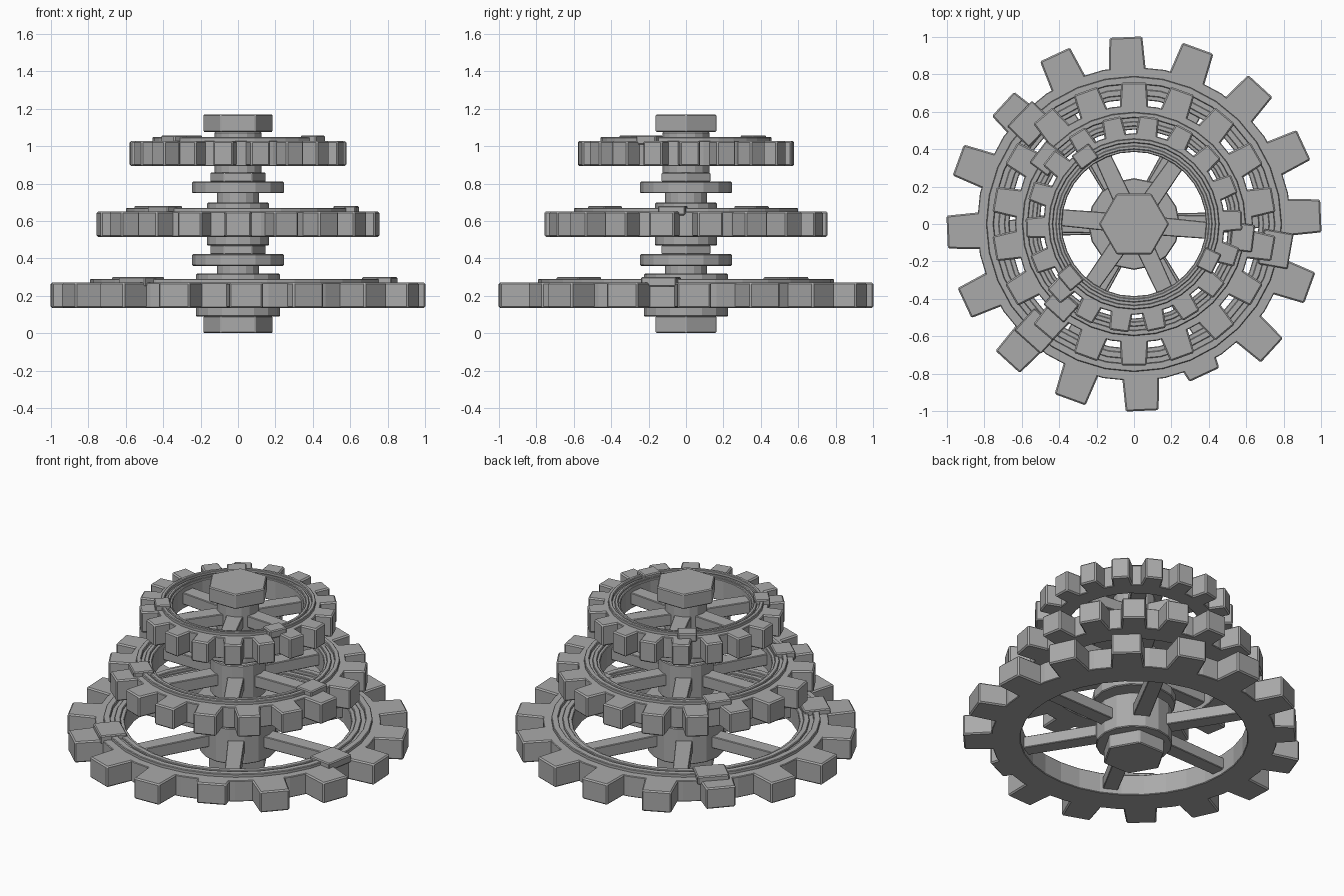
import bpy, bmesh, math
from mathutils import Matrix, Vector

old = bpy.data.objects.get("Cube")
if old:
    bpy.data.objects.remove(old, do_unlink=True)

grey = bpy.data.materials.new("worn grey metal")
grey.use_nodes = True
COLOR = (0.4, 0.4, 0.4, 1)
grey.diffuse_color = COLOR
grey.node_tree.nodes["Principled BSDF"].inputs["Base Color"].default_value = COLOR


def finish(name, bm, bevel=0.0):
    bmesh.ops.recalc_face_normals(bm, faces=bm.faces)
    mesh = bpy.data.meshes.new(name)
    bm.to_mesh(mesh)
    bm.free()
    mesh.materials.append(grey)
    obj = bpy.data.objects.new(name, mesh)
    bpy.context.collection.objects.link(obj)
    if bevel:
        mod = obj.modifiers.new("worn edges", "BEVEL")
        mod.width = bevel
        mod.segments = 1
    return obj


def disc(name, radius, z0, z1, sides, bevel=0.005):
    bm = bmesh.new()
    bmesh.ops.create_cone(bm, cap_ends=True, segments=sides, radius1=radius,
                          radius2=radius, depth=z1 - z0,
                          matrix=Matrix.Translation((0, 0, (z0 + z1) / 2)))
    # put a corner of every polygon on the x axis
    first = max(bm.verts, key=lambda v: v.co.x)
    turn = -math.atan2(first.co.y, first.co.x)
    bmesh.ops.rotate(bm, verts=bm.verts, matrix=Matrix.Rotation(turn, 3, 'Z'))
    return finish(name, bm, bevel)


def ring(bm, inner, outer, z0, z1, sides=32):
    profile = [(inner, z0), (outer, z0), (outer, z1), (inner, z1)]
    loops = []
    for i in range(sides):
        a = math.tau * i / sides
        loops.append([bm.verts.new((r * math.cos(a), r * math.sin(a), z))
                      for r, z in profile])
    for i in range(sides):
        a, b = loops[i], loops[(i + 1) % sides]
        for k in range(4):
            n = (k + 1) % 4
            bm.faces.new((a[k], b[k], b[n], a[n]))


def radial_box(bm, angle, r0, r1, width, z0, z1, taper=1.0):
    """Box lying along a radius; the outer end may be narrower."""
    turn = Matrix.Rotation(math.radians(angle), 4, 'Z')
    verts = bmesh.ops.create_cube(bm, size=1)["verts"]
    for v in verts:
        outer = v.co.x > 0
        v.co = turn @ Vector((r1 if outer else r0,
                              v.co.y * width * (taper if outer else 1),
                              z1 if v.co.z > 0 else z0))


def gear(label, radius, z, teeth, tooth_width, phase, spoke_phase, hub, pads, worn):
    top = z + 0.135
    # toothed rim
    bm = bmesh.new()
    ring(bm, 0.667 * radius, 0.84 * radius, z, top)
    finish(label + "_gear_rim", bm, 0.004)
    bm = bmesh.new()
    for i in range(teeth):
        end = radius * worn.get(i, 1.0)
        radial_box(bm, phase + 360 * i / teeth, 0.8 * radius, end,
                   tooth_width, z, top, 0.88)
    finish(label + "_gear_teeth", bm, 0.008)
    # raised bands on the upper face
    bm = bmesh.new()
    ring(bm, 0.69 * radius, 0.725 * radius, top - 0.02, top + 0.012)
    ring(bm, 0.75 * radius, 0.79 * radius, top - 0.02, top + 0.02)
    finish(label + "_raised_bands", bm, 0.004)
    # clamp pads across the bands
    bm = bmesh.new()
    for angle in pads:
        radial_box(bm, angle, 0.69 * radius, 0.85 * radius, tooth_width * 0.95,
                   top - 0.02, top + 0.03)
    finish(label + "_clamp_pads", bm, 0.006)
    # spokes
    bm = bmesh.new()
    for i in range(6):
        radial_box(bm, spoke_phase + 60 * i, hub * 0.7, 0.69 * radius, 0.1,
                   z + 0.03, z + 0.105, 0.9)
    finish(label + "_spokes", bm, 0.004)
    disc(label + "_hub", hub, z - 0.047, z + 0.183, 16)


gear("lower", 1.0, 0.135, 16, 0.2, 2.5, 2, 0.225, (136, -10, -132), {6: 0.95, 13: 0.89})
gear("middle", 0.757, 0.515, 18, 0.155, 10, 0, 0.165, (143, -7, -132), {})
gear("upper", 0.578, 0.893, 18, 0.12, 2, -5, 0.125, (126, -26, -140), {})

# shaft, spacer collars and end nuts
disc("shaft", 0.112, 0.05, 1.12, 16)
for i, name in enumerate(("lower", "upper")):
    z = 0.36 + 0.388 * i
    disc(name + "_collar", 0.245, z, z + 0.063, 16)
    disc(name + "_collar_step", 0.15, z + 0.06, z + 0.11, 6)
disc("bottom_nut", 0.187, 0, 0.092, 6, 0.006)
disc("top_nut", 0.187, 1.075, 1.17, 6, 0.006)
